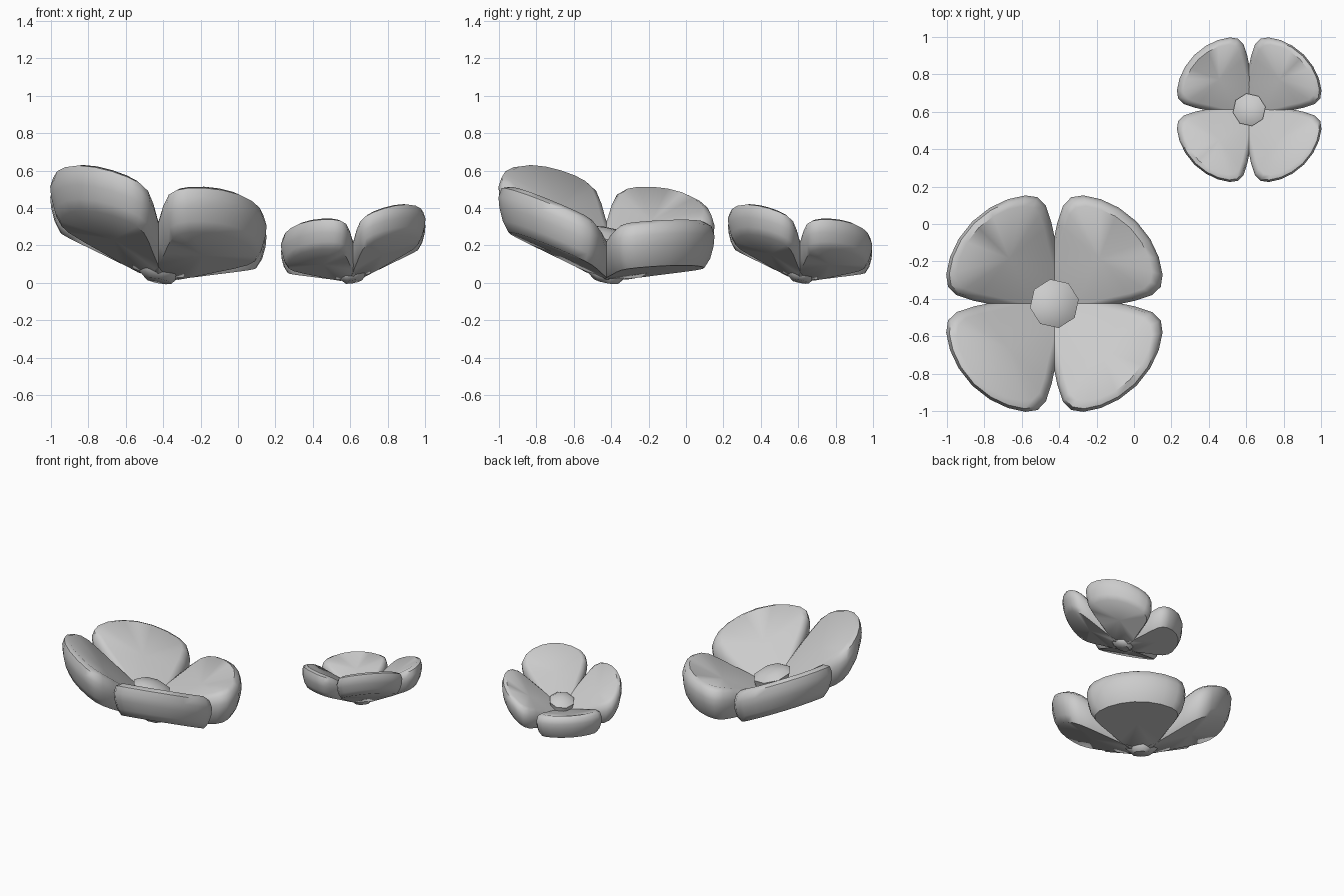
import bpy, bmesh, math
from mathutils import Vector

cube = bpy.data.objects.get("Cube")
if cube:
    bpy.data.objects.remove(cube)

grey = bpy.data.materials.new("soft_grey")
grey.use_nodes = True
colour = (0.6, 0.6, 0.6, 1)
grey.diffuse_color = colour
grey.node_tree.nodes["Principled BSDF"].inputs["Base Color"].default_value = colour

# half of a petal outline: angle from the petal axis, radius
HALF = [(11, .617), (21, .61), (30, .598), (36, .575), (40, .525), (43, .43),
        (46, .33), (56, .2), (80, .1)]
# petal layers: scale of the outline, height
LAYERS = [(.84, 0), (.93, .045), (.985, .11), (1, .165), (.95, .22), (.83, .245)]
# hub profile: radius, height
HUB = [(.07, 0), (.11, .04), (.12, .2), (.132, .245), (.09, .272)]
PITCH, LEAN = .4, .18


def loft(name, rings, bottom, top, place):
    """Skin closed rings and close both ends with fans."""
    bm = bmesh.new()
    loops = [[bm.verts.new(place(p)) for p in ring] for ring in rings]
    n = len(loops[0])
    for a, b in zip(loops, loops[1:]):
        for i in range(n):
            j = (i + 1) % n
            bm.faces.new((a[i], a[j], b[j], b[i]))
    for loop, tip in ((loops[0], bottom), (loops[-1], top)):
        v = bm.verts.new(place(tip))
        for i in range(n):
            bm.faces.new((loop[i], loop[(i + 1) % n], v))
    bmesh.ops.recalc_face_normals(bm, faces=bm.faces)
    mesh = bpy.data.meshes.new(name)
    bm.to_mesh(mesh)
    bm.free()
    mesh.materials.append(grey)
    obj = bpy.data.objects.new(name, mesh)
    bpy.context.collection.objects.link(obj)
    bpy.ops.object.select_all(action='DESELECT')
    obj.select_set(True)
    bpy.context.view_layer.objects.active = obj
    bpy.ops.object.shade_smooth_by_angle(angle=math.radians(50))


def polar(deg, r, z=0):
    return Vector((r * math.cos(math.radians(deg)), r * math.sin(math.radians(deg)), z))


def petal_point(p, z):
    """Raise a flat point onto the sloping petal, thinner near the base."""
    return Vector((p.x, p.y, z * (.55 + .45 * min(1, p.length / .5)) + PITCH * max(p.x, 0)))


def flower(name, centre, scale, lean):
    def placer(turn):
        c, s = math.cos(math.radians(turn)), math.sin(math.radians(turn))

        def place(p):
            x, y = p.x * c - p.y * s, p.x * s + p.y * c
            z = p.z + .01 - LEAN * (x * lean[0] + y * lean[1])
            return Vector((centre[0] + x * scale, centre[1] + y * scale, z * scale))
        return place

    # petals
    outline = [polar(-a, r) for a, r in reversed(HALF)] + [polar(0, .62)]
    outline += [polar(a, r) for a, r in HALF] + [polar(180, .03)]
    mid = Vector((.34, 0, 0))
    rings = [[petal_point(mid + (p - mid) * s, z) for p in outline] for s, z in LAYERS]
    for i in range(4):
        loft(f"{name}_petal_{i + 1}", rings, petal_point(mid, 0),
             petal_point(mid, .215), placer(45 + 90 * i))

    # hub
    rings = [[polar(45 * k, r, z) for k in range(8)] for r, z in HUB]
    loft(f"{name}_hub", rings, Vector((0, 0, 0)), Vector((0, 0, .285)), placer(10))


flower("large_flower", (-.425, -.425), 1, (1, 1))
flower("small_flower", (.615, .61), .668, (-1, 1))
